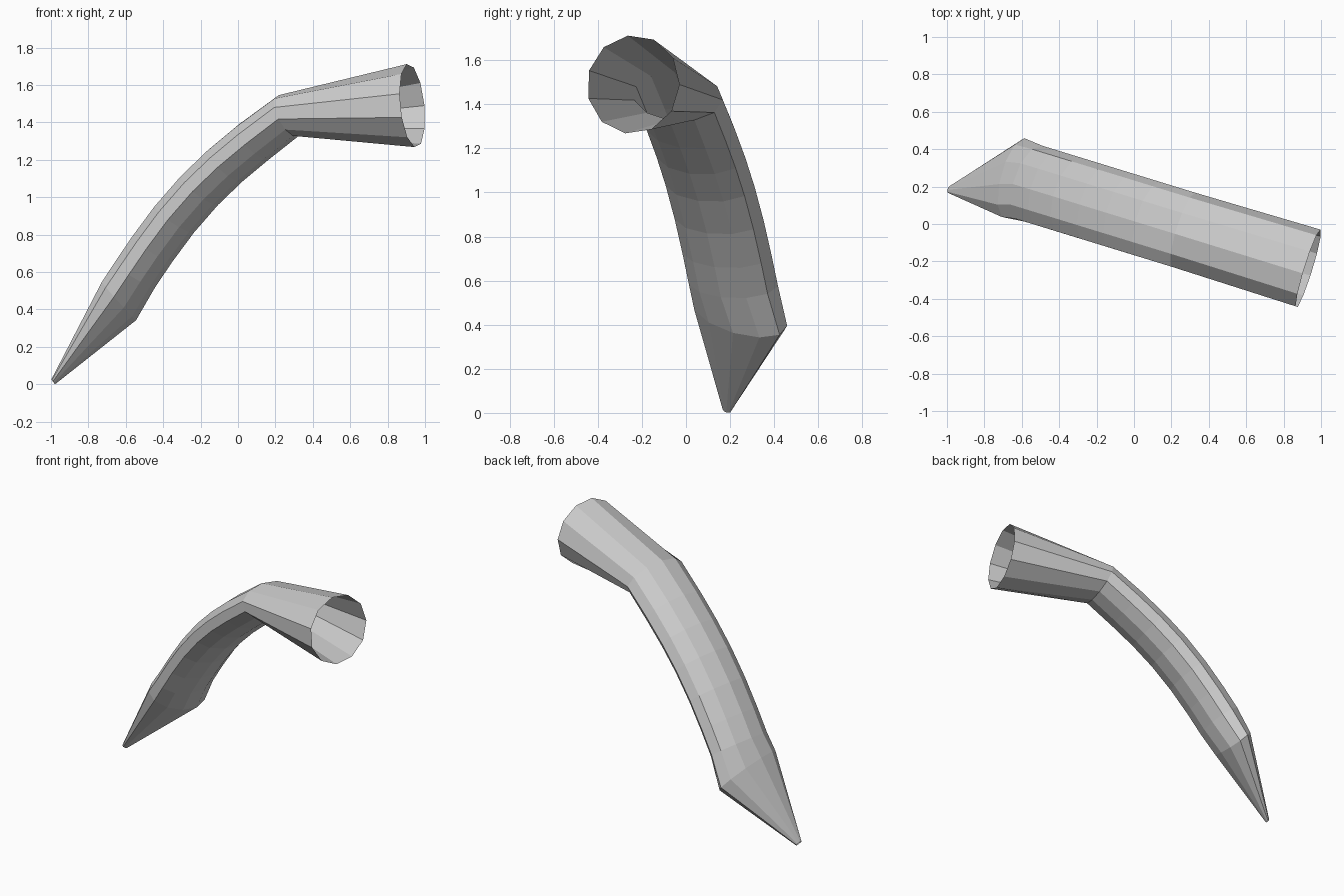
import bpy, bmesh, math
from mathutils import Vector

if "Cube" in bpy.data.objects:
    bpy.data.objects.remove(bpy.data.objects["Cube"])

SIDES = 11
AXIS = Vector((0.955, -0.296, 0))    # horizontal heading of the bent tube
SIDE = Vector((0.296, 0.955, 0))


def axis_y(x):
    return -0.24 - 0.307 * (x - 0.932)


# Stations: (centre, half-width vector, half-thickness vector)
stations = [
    (Vector((-0.988, 0.185, 0.0135)), Vector((0.005, 0.019, -0.005)), Vector((-0.009, 0, 0.012))),
    (Vector((-0.637, 0.244, 0.445)), Vector((0.05, 0.215, -0.05)), Vector((-0.078, 0.0, 0.09))),
]

# Flattened, arched body: x, z and pitch of each ring
body = [(-0.55, 0.59, 54), (-0.457, 0.727, 54), (-0.34, 0.885, 51), (-0.205, 1.04, 46),
        (-0.07, 1.17, 41), (0.08, 1.295, 36), (0.265, 1.435, 20)]
for x, z, pitch in body:
    p = math.radians(pitch)
    up = Vector((0, 0, 1)) * math.cos(p) - AXIS * math.sin(p)
    stations.append((Vector((x, axis_y(x), z)), SIDE * 0.212 + Vector((0, 0, -0.015)), up * 0.117))

# Round open socket
stations.append((Vector((0.932, -0.24, 1.49)), SIDE * 0.22, Vector((-0.021, 0.006, 0.224))))

bm = bmesh.new()
rings = []
for centre, wide, thick in stations:
    ring = []
    for i in range(SIDES):
        a = math.tau * i / SIDES
        ring.append(bm.verts.new(centre + wide * math.cos(a) + thick * math.sin(a)))
    rings.append(ring)
for lower, upper in zip(rings, rings[1:]):
    for i in range(SIDES):
        j = (i + 1) % SIDES
        bm.faces.new((lower[i], lower[j], upper[j], upper[i]))
bmesh.ops.recalc_face_normals(bm, faces=bm.faces)

mesh = bpy.data.meshes.new("curved_spout")
bm.to_mesh(mesh)
bm.free()
bpy.context.collection.objects.link(bpy.data.objects.new("curved_spout", mesh))
